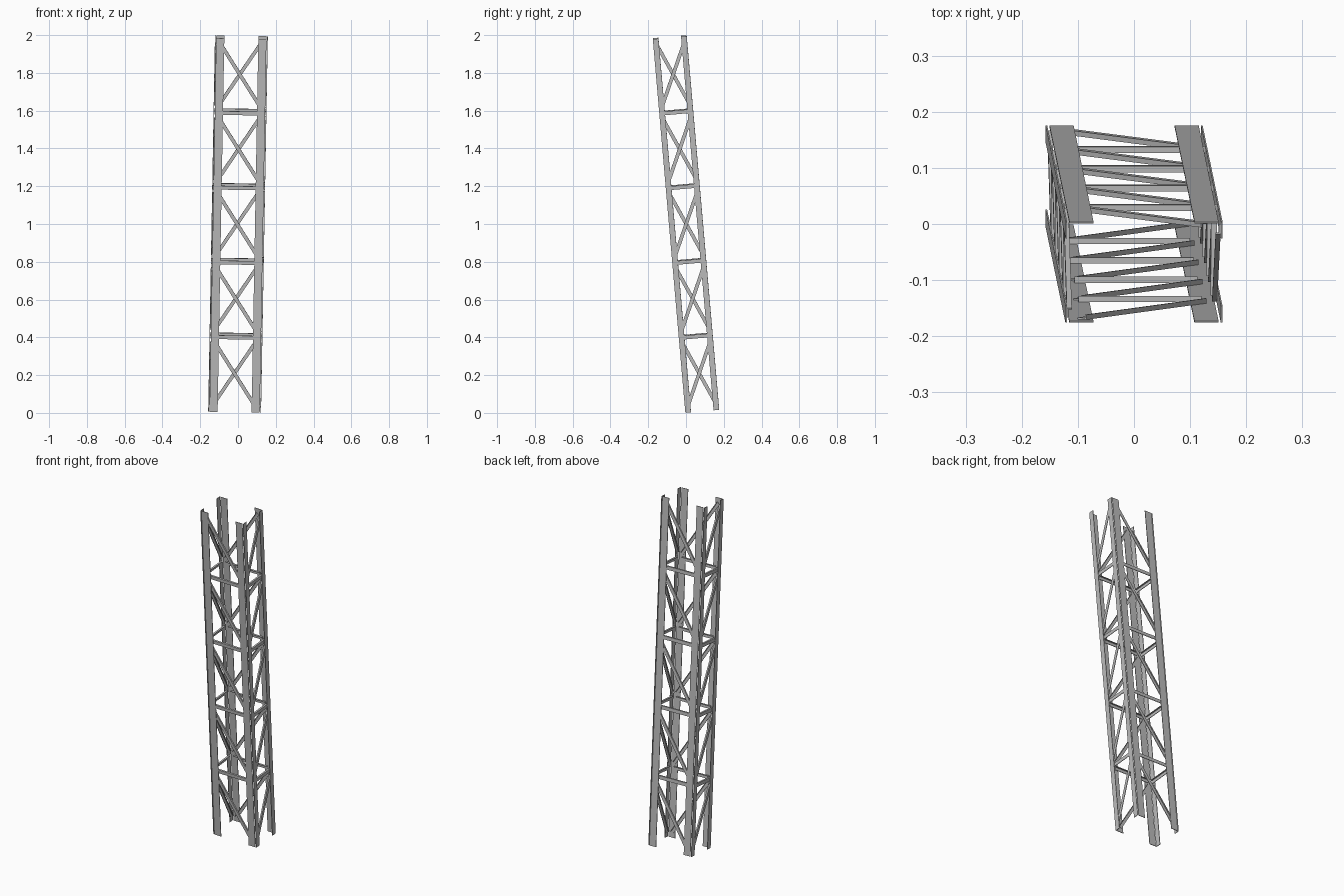
import bpy, bmesh
from mathutils import Vector, Matrix

cube = bpy.data.objects.get("Cube")
if cube:
    bpy.data.objects.remove(cube)

# Single steel colour
steel = bpy.data.materials.new("grey steel")
steel.use_nodes = True
steel.diffuse_color = (0.5, 0.5, 0.5, 1)
steel.node_tree.nodes["Principled BSDF"].inputs["Base Color"].default_value = (0.5, 0.5, 0.5, 1)

# Leaning frame shared by every part
up = Vector((0.018, -0.087, 1)).normalized()
side = Vector((1, 0, -0.018)).normalized()
back = up.cross(side)
lean = Matrix((side, back, up)).transposed().to_4x4()
lean.translation = (0, 0, 1)

HALF_H = 0.993      # half length of the posts
OUT_X = 0.140       # outer half width
OUT_Y = 0.090       # outer half depth
THICK = 0.003
PANELS = 5


def make_object(name, bm):
    bmesh.ops.recalc_face_normals(bm, faces=bm.faces)
    bm.transform(lean)
    mesh = bpy.data.meshes.new(name)
    bm.to_mesh(mesh)
    bm.free()
    mesh.materials.append(steel)
    obj = bpy.data.objects.new(name, mesh)
    bpy.context.collection.objects.link(obj)


def add_box(bm, center, axes, sizes):
    m = Matrix([a * s for a, s in zip(axes, sizes)]).transposed().to_4x4()
    m.translation = center
    bmesh.ops.create_cube(bm, size=1, matrix=m)


def angle_bar(bm, a, b, normal, width, depth):
    """L-shaped bar from a to b: a face plate plus a leg turned inward."""
    a, b, n = Vector(a), Vector(b), Vector(normal)
    d = (b - a).normalized()
    s = n.cross(d)
    if s.z < 0:
        s = -s
    mid, length = (a + b) / 2, (b - a).length
    add_box(bm, mid - n * THICK / 2, (d, s, n), (length, width, THICK))
    add_box(bm, mid + s * (width - THICK) / 2 - n * depth / 2, (d, s, n), (length, THICK, depth))


# Corner posts, each of two plates at right angles
axes = (Vector((1, 0, 0)), Vector((0, 1, 0)), Vector((0, 0, 1)))
for sx, lr in ((-1, "right"), (1, "left")):
    for sy, fb in ((-1, "front"), (1, "back")):
        bm = bmesh.new()
        add_box(bm, (sx * 0.1115, sy * (OUT_Y - THICK / 2), 0), axes,
                (0.043, THICK, 2 * HALF_H))
        add_box(bm, (sx * (OUT_X - THICK / 2), sy * 0.075, 0), axes,
                (THICK, 0.03, 2 * HALF_H))
        make_object(f"{fb}_{lr}_post", bm)

# Bracing on the four sides: (name, outward normal, half span, offset, high end)
faces = (
    ("front", (0, -1, 0), Vector((0.11, 0, 0)), OUT_Y, -1),
    ("back", (0, 1, 0), Vector((0.11, 0, 0)), OUT_Y, 1),
    ("left", (1, 0, 0), Vector((0, 0.075, 0)), OUT_X, 1),
    ("right", (-1, 0, 0), Vector((0, 0.075, 0)), OUT_X, -1),
)
step = 2 * HALF_H / PANELS
for name, normal, span, offset, high in faces:
    base = Vector(normal) * (offset - THICK)
    struts, diagonals = bmesh.new(), bmesh.new()
    for i in range(PANELS):
        low = Vector((0, 0, -HALF_H + i * step))
        if i:
            angle_bar(struts, base + low - span, base + low + span, normal, 0.02, 0.011)
        bottom = base + low + Vector((0, 0, 0.03)) - span * high
        top = base + low + Vector((0, 0, step - 0.03)) + span * high
        angle_bar(diagonals, bottom, top, normal, 0.019, 0.009)
    make_object(name + "_struts", struts)
    make_object(name + "_diagonals", diagonals)
